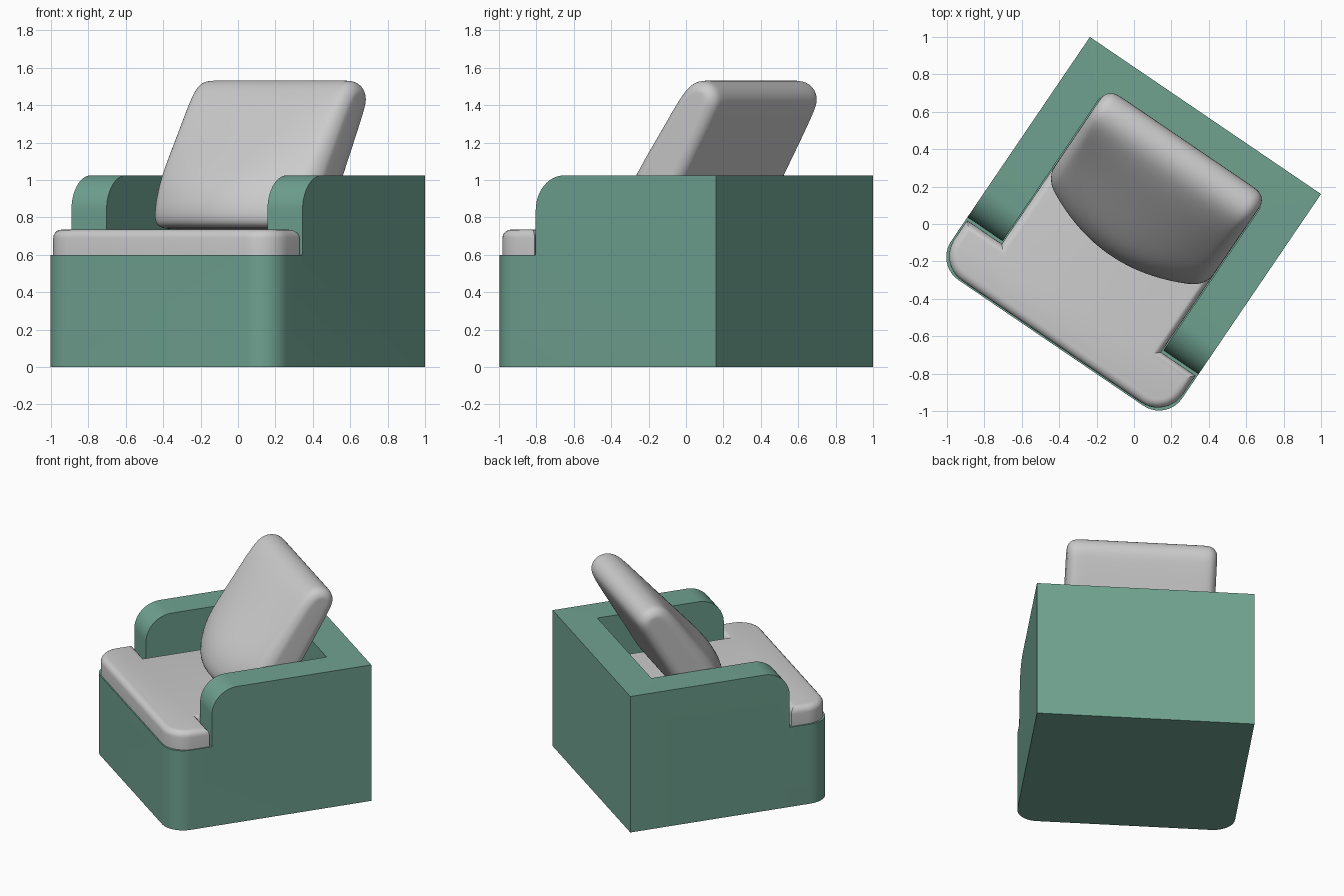
import bpy, bmesh, math
from mathutils import Matrix, Vector

if "Cube" in bpy.data.objects:
    bpy.data.objects.remove(bpy.data.objects["Cube"])

# Chair frame: local x = width, y = 0 at the rear face (negative forward)
PLACE = Matrix.Translation((0.382, 0.58, 0)) @ Matrix.Rotation(math.radians(-34.2), 4, 'Z')


def finish(name, bm):
    bmesh.ops.recalc_face_normals(bm, faces=bm.faces)
    bm.transform(PLACE)
    me = bpy.data.meshes.new(name)
    bm.to_mesh(me)
    bm.free()
    ob = bpy.data.objects.new(name, me)
    bpy.context.collection.objects.link(ob)
    return ob


def extrude(points, vec):
    bm = bmesh.new()
    face = bm.faces.new([bm.verts.new(p) for p in points])
    ext = bmesh.ops.extrude_face_region(bm, geom=[face])
    verts = [g for g in ext['geom'] if isinstance(g, bmesh.types.BMVert)]
    bmesh.ops.translate(bm, verts=verts, vec=vec)
    return bm


def activate(ob):
    bpy.ops.object.select_all(action='DESELECT')
    ob.select_set(True)
    bpy.context.view_layer.objects.active = ob


def rounded_front(half, front, r, n=10):
    """Front edge with two rounded corners, from left side to right side."""
    left = [(-half + r - r * math.cos(a), front + r - r * math.sin(a))
            for a in (math.pi / 2 * i / n for i in range(n + 1))]
    return left + [(-x, y) for x, y in reversed(left)]


# Upholstered frame: full block, then cut the seat well and the arm fronts
outline = [(-0.747, 0)] + rounded_front(0.747, -1.47, 0.15) + [(0.747, 0)]
frame = finish("frame", extrude([(x, y, 0) for x, y in outline], (0, 0, 1.025)))

well = [(-0.52, -1.8), (0.52, -1.8), (0.52, -0.24), (-0.52, -0.24)]
well_cutter = finish("well_cutter", extrude([(x, y, 0.6) for x, y in well], (0, 0, 0.8)))

R = 0.185
arc = [(-1.165 + R - R * math.cos(a), 1.025 - R + R * math.sin(a))
       for a in (math.pi / 2 * i / 12 for i in range(13))]
side = [(-1.8, 0.6), (-1.165, 0.6)] + arc + [(-0.98, 1.4), (-1.8, 1.4)]
arm_cutter = finish("arm_cutter", extrude([(-1, y, z) for y, z in side], (2, 0, 0)))

activate(frame)
for cutter in (arm_cutter, well_cutter):
    mod = frame.modifiers.new("cut", 'BOOLEAN')
    mod.operation = 'DIFFERENCE'
    mod.solver = 'EXACT'
    mod.object = cutter
    bpy.ops.object.modifier_apply(modifier=mod.name)
for cutter in (arm_cutter, well_cutter):
    bpy.data.objects.remove(cutter)
bpy.ops.object.shade_smooth_by_angle(angle=math.radians(30))
green = bpy.data.materials.new("green_fabric")
green.diffuse_color = (0.16, 0.36, 0.28, 1)
green.use_nodes = True
green.node_tree.nodes["Principled BSDF"].inputs["Base Color"].default_value = green.diffuse_color
frame.data.materials.clear()
frame.data.materials.append(green)

# T-shaped seat cushion with a softened top edge
tee = ([(-0.515, -0.245), (-0.515, -1.18), (-0.738, -1.18)]
       + rounded_front(0.738, -1.462, 0.16)
       + [(0.738, -1.18), (0.515, -1.18), (0.515, -0.245)])
bm = extrude([(x, y, 0.6) for x, y in tee], (0, 0, 0.135))
top = [e for e in bm.edges if all(v.co.z > 0.7 for v in e.verts)]
bmesh.ops.bevel(bm, geom=top, offset=0.045, segments=5, profile=0.5, affect='EDGES')
seat = finish("seat_cushion", bm)
activate(seat)
bpy.ops.object.shade_smooth_by_angle(angle=math.radians(35))

# Leaning back cushion: side profile (y, z) lofted across the width
profile = [(-0.70, 0.735), (-0.75, 0.765), (-0.755, 0.85), (-0.715, 0.98), (-0.645, 1.1),
           (-0.565, 1.22), (-0.475, 1.36), (-0.41, 1.455), (-0.35, 1.52), (-0.275, 1.54),
           (-0.195, 1.51), (-0.16, 1.43), (-0.195, 1.35), (-0.28, 1.2), (-0.38, 1.03),
           (-0.47, 0.87), (-0.52, 0.78), (-0.57, 0.735)]
N = len(profile)
HALF, ROUND = 0.515, 0.07
ends = [(HALF - ROUND + ROUND * math.sin(a), ROUND * (1 - math.cos(a)))
        for a in (math.radians(d) for d in (0, 25, 50, 75, 90))]
stations = [(-x, d) for x, d in reversed(ends)]
stations += [(-0.445 + 0.089 * i, 0) for i in range(1, 10)] + ends

bm = bmesh.new()
rings = []
for x, inset in stations:
    ring = []
    for i, (y, z) in enumerate(profile):
        tangent = Vector(profile[(i + 1) % N]) - Vector(profile[i - 1])
        inward = Vector((tangent.y, -tangent.x)).normalized()
        # plump the front face, most at the bottom centre
        puff = 0.155 * min(1, (1.54 - z) / 0.6) if i < 9 else 0
        puff *= 1 - (x / HALF) ** 2
        ring.append(bm.verts.new((x, y - puff + inward.x * inset, z + inward.y * inset)))
    rings.append(ring)
for a, b in zip(rings, rings[1:]):
    for i in range(N):
        j = (i + 1) % N
        bm.faces.new((a[i], a[j], b[j], b[i]))
# cap each end with strips across the profile
for ring in (rings[0], rings[-1]):
    for i in range(N // 2 - 1):
        bm.faces.new((ring[i], ring[i + 1], ring[N - 2 - i], ring[N - 1 - i]))
back = finish("back_cushion", bm)
back.modifiers.new("smooth", 'SUBSURF').levels = 2
back.modifiers["smooth"].render_levels = 2
activate(back)
bpy.ops.object.shade_smooth()
